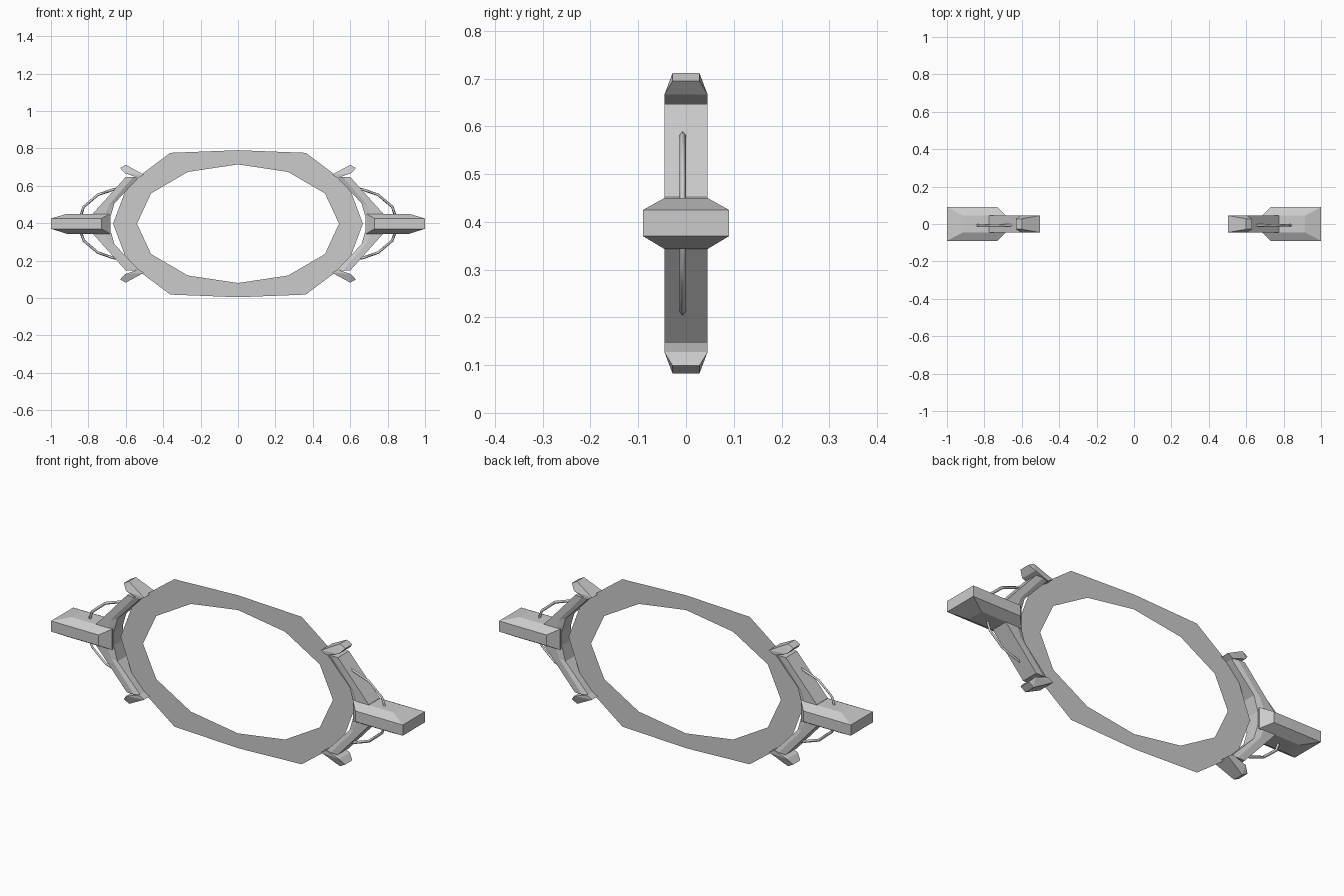
import bpy, bmesh

if "Cube" in bpy.data.objects:
    bpy.data.objects.remove(bpy.data.objects["Cube"])

CZ = 0.397  # height of the horizontal symmetry plane


def finish(bm, name):
    bmesh.ops.recalc_face_normals(bm, faces=bm.faces)
    me = bpy.data.meshes.new(name)
    bm.to_mesh(me)
    bm.free()
    ob = bpy.data.objects.new(name, me)
    bpy.context.collection.objects.link(ob)
    return ob


def hull(name, pts):
    # convex solid from (x, half width, z) points
    bm = bmesh.new()
    for x, w, z in pts:
        for s in (-1, 1):
            bm.verts.new((x, s * w, z))
    bmesh.ops.convex_hull(bm, input=bm.verts)
    bmesh.ops.dissolve_limit(bm, angle_limit=0.02, verts=bm.verts, edges=bm.edges)
    return finish(bm, name)


def loft(name, sections):
    # closed sections joined in order and capped
    bm = bmesh.new()
    rows = [[bm.verts.new(p) for p in s] for s in sections]
    n = len(rows[0])
    for a, b in zip(rows, rows[1:]):
        for i in range(n):
            j = (i + 1) % n
            bm.faces.new((a[i], a[j], b[j], b[i]))
    bm.faces.new(rows[0])
    bm.faces.new(rows[-1])
    return finish(bm, name)


# flat oval ring
def oval(quarter):
    up = quarter + [(x, -z) for x, z in quarter[-2::-1]]
    return up + [(-x, z) for x, z in up[-2:0:-1]]


outer = oval([(0, .393), (.362, .379), (.59, .208), (.668, 0)])
inner = oval([(0, .317), (.268, .277), (.465, .162), (.54, 0)])
bm = bmesh.new()
o = [bm.verts.new((x, 0, z + CZ)) for x, z in outer]
i = [bm.verts.new((x, 0, z + CZ)) for x, z in inner]
for k in range(len(o)):
    j = (k + 1) % len(o)
    bm.faces.new((o[k], o[j], i[j], i[k]))
finish(bm, "ring")

for side, sx in (("left", -1), ("right", 1)):
    # bevelled side block
    hull(side + "_block", [
        (sx, .09, .370), (sx, .09, .425),
        (sx * .915, .045, .343), (sx * .915, .045, .45),
        (sx * .73, .09, .370), (sx * .73, .09, .425),
        (sx * .685, .045, .343), (sx * .685, .045, .45)])

    # bracket: stations of outer, middle and inner edge (x, z offset)
    half = [((.60, .25), (.56, .25), (.53, .247)),
            ((.775, .055), (.69, .10), (.66, .11)),
            ((.775, .02), (.715, .03), (.682, .035))]
    stations = half + [[(x, -z) for x, z in s] for s in half[::-1]]
    secs = []
    for s in stations:
        e = [(sx * x, w, CZ + z) for (x, z), w in zip(s, (.045, .045, .036))]
        secs.append(e + [(x, -y, z) for x, y, z in e[::-1]])
    loft(side + "_bracket", secs)

    for level, sz in (("upper", 1), ("lower", -1)):
        # claw at the bracket tip
        hull(f"{side}_{level}_claw", [
            (sx * x, w, CZ + sz * z) for x, w, z in (
                (.503, .045, .262), (.532, .045, .245), (.605, .045, .27),
                (.63, .028, .298), (.60, .028, .315))])

        # thin bent cable
        cu = bpy.data.curves.new(f"{side}_{level}_cable", "CURVE")
        cu.dimensions = "3D"
        cu.bevel_depth = .007
        cu.bevel_resolution = 0
        cu.use_fill_caps = True
        path = [(.64, .188), (.67, .182), (.75, .154), (.825, .09), (.845, .03)]
        sp = cu.splines.new("POLY")
        sp.points.add(len(path) - 1)
        for p, (x, z) in zip(sp.points, path):
            p.co = (sx * x, -.007, CZ + sz * z, 1)
        ob = bpy.data.objects.new(cu.name, cu)
        bpy.context.collection.objects.link(ob)
